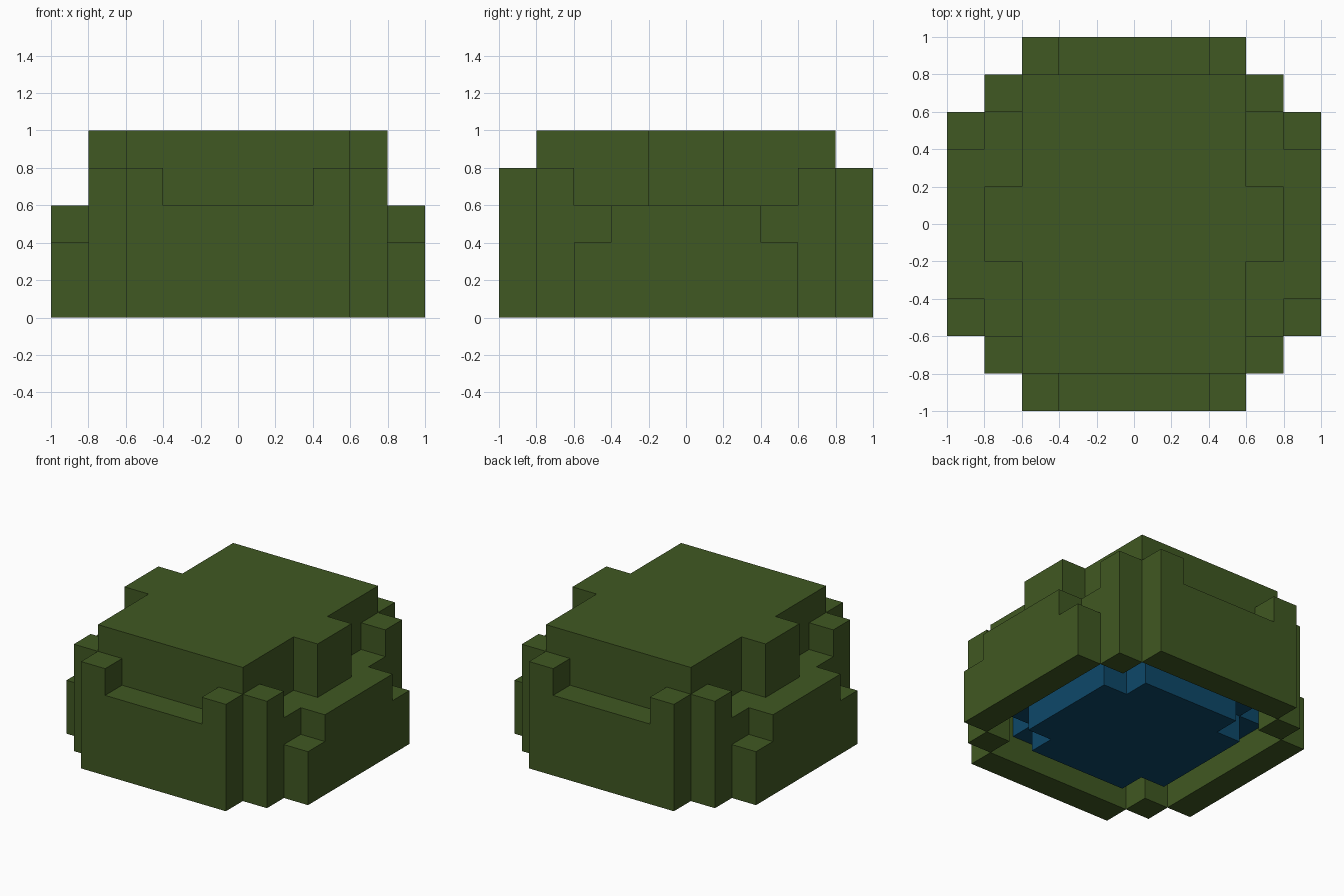
import bpy
import bmesh
import math
from mathutils import Vector

cube = bpy.data.objects.get("Cube")
if cube:
    bpy.data.objects.remove(cube, do_unlink=True)

CELL = 0.2  # edge length of one block
HALF = 5    # blocks from the centre to the outer edge

# Shell height in blocks for one quadrant: rows go outward in y, columns in x
SHELL_HEIGHT = [
    [5, 5, 5, 5, 3],
    [5, 5, 5, 3, 3],
    [5, 5, 5, 3, 2],
    [5, 5, 5, 4, 0],
    [3, 3, 4, 0, 0],
]
# Block count along x for each row of the hollow and of the body layers
HOLLOW_ROWS = [4, 4, 4, 3, 0]
BODY_ROWS = [[3, 3, 2, 0, 0], [4, 4, 3, 2, 0]]


def material(name, colour):
    mat = bpy.data.materials.new(name)
    mat.use_nodes = True
    mat.diffuse_color = colour
    mat.node_tree.nodes["Principled BSDF"].inputs["Base Color"].default_value = colour
    return mat


def quadrant(i):
    """Mirror a block index about the centre."""
    return i if i >= 0 else -i - 1


def shell_filled(x, y, z):
    a, b = quadrant(x), quadrant(y)
    if a >= HALF or b >= HALF or z < 0:
        return False
    hollow = z < 2 and a < HOLLOW_ROWS[b]
    return z < SHELL_HEIGHT[b][a] and not hollow


def body_filled(x, y, z):
    a, b = quadrant(x), quadrant(y)
    if a >= HALF or b >= HALF or not 0 <= z < len(BODY_ROWS):
        return False
    return a < BODY_ROWS[z][b]


def block_object(name, filled, mat):
    """Skin the filled blocks with outward faces and merge the flat areas."""
    bm = bmesh.new()
    span = range(-HALF, HALF)
    for x in span:
        for y in span:
            for z in range(HALF):
                if not filled(x, y, z):
                    continue
                centre = Vector((x + 0.5, y + 0.5, z + 0.5))
                for axis in range(3):
                    for sign in (-1, 1):
                        n = Vector((0, 0, 0))
                        n[axis] = sign
                        if filled(x + int(n.x), y + int(n.y), z + int(n.z)):
                            continue
                        u = Vector((0, 0, 0))
                        u[(axis + 1) % 3] = 1
                        v = n.cross(u)
                        mid = centre + n / 2
                        corners = [mid + (u * i + v * j) / 2
                                   for i, j in ((-1, -1), (1, -1), (1, 1), (-1, 1))]
                        bm.faces.new([bm.verts.new(c * CELL) for c in corners])
    bmesh.ops.remove_doubles(bm, verts=bm.verts, dist=0.001)
    bmesh.ops.dissolve_limit(bm, angle_limit=math.radians(1),
                             verts=bm.verts, edges=bm.edges)
    mesh = bpy.data.meshes.new(name)
    bm.to_mesh(mesh)
    bm.free()
    mesh.materials.append(mat)
    obj = bpy.data.objects.new(name, mesh)
    bpy.context.collection.objects.link(obj)
    return obj


# Stepped outer shell, open underneath
block_object("shell", shell_filled, material("moss green", (0.051, 0.098, 0.016, 1)))
# Rounded body sitting inside the shell
block_object("inner_body", body_filled, material("deep blue", (0.004, 0.065, 0.141, 1)))
